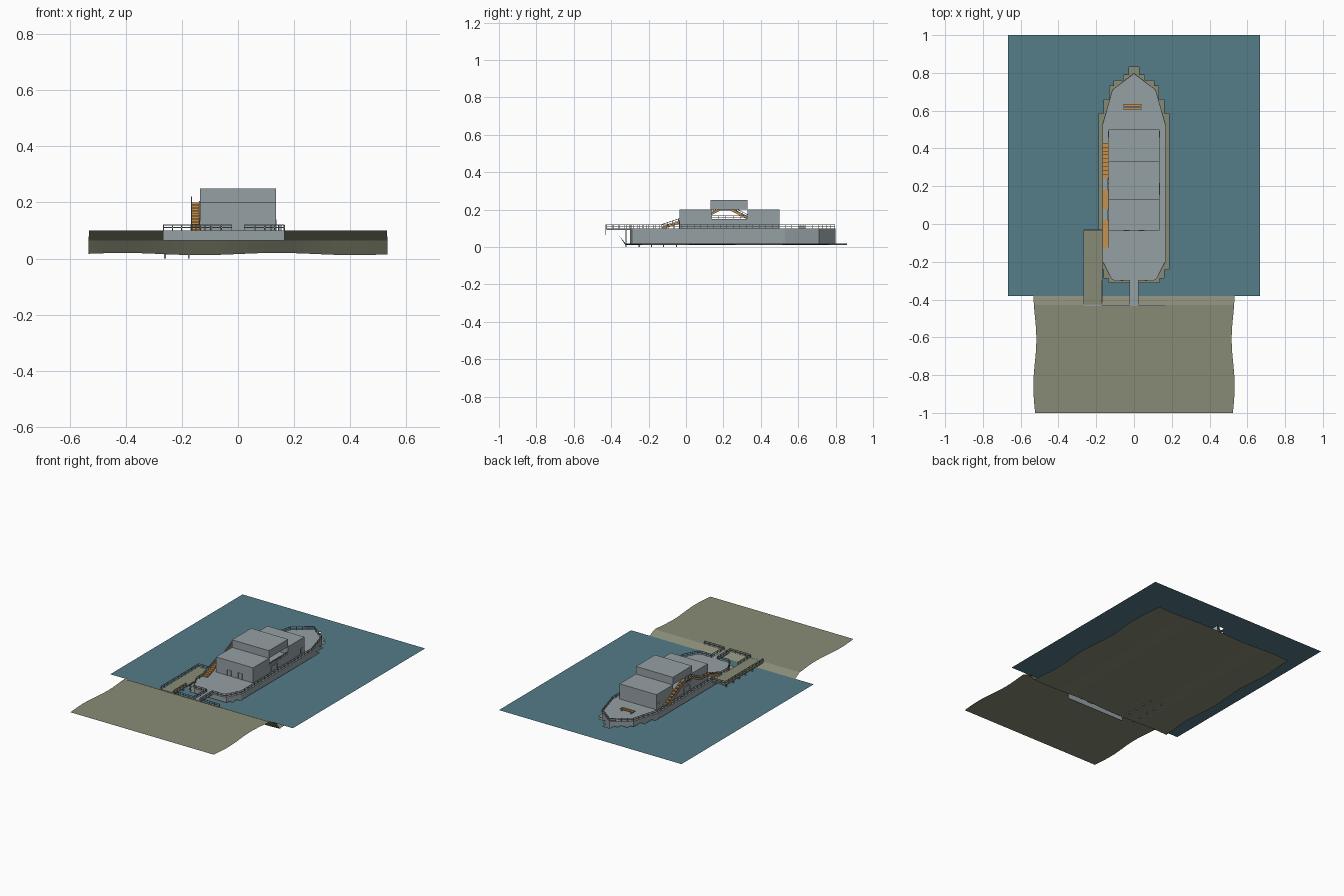
import bpy, bmesh, math
from mathutils import Vector

if "Cube" in bpy.data.objects:
    bpy.data.objects.remove(bpy.data.objects["Cube"], do_unlink=True)


def material(name, rgb):
    m = bpy.data.materials.new(name)
    m.use_nodes = True
    m.diffuse_color = (*rgb, 1)
    m.node_tree.nodes["Principled BSDF"].inputs["Base Color"].default_value = (*rgb, 1)
    return m


GREY = material("painted steel grey", (0.30, 0.35, 0.37))
OLIVE = material("earth olive", (0.25, 0.26, 0.18))
WATER = material("water blue", (0.09, 0.20, 0.25))
ORANGE = material("stair orange", (0.56, 0.29, 0.08))


def finish(bm, name, mat):
    me = bpy.data.meshes.new(name)
    bm.to_mesh(me)
    bm.free()
    me.materials.append(mat)
    ob = bpy.data.objects.new(name, me)
    bpy.context.scene.collection.objects.link(ob)
    return ob


def add_box(bm, x0, x1, y0, y1, z0, z1):
    vs = bmesh.ops.create_cube(bm, size=1)["verts"]
    for v in vs:
        v.co = Vector((x1 if v.co.x > 0 else x0, y1 if v.co.y > 0 else y0, z1 if v.co.z > 0 else z0))


def boxes(name, mat, *sizes):
    bm = bmesh.new()
    for s in sizes:
        add_box(bm, *s)
    return finish(bm, name, mat)


def add_bar(bm, a, b, t, h=None):
    """Square bar from a to b, t wide and h high."""
    a, b = Vector(a), Vector(b)
    d = b - a
    vs = bmesh.ops.create_cube(bm, size=1)["verts"]
    rot = d.to_track_quat("Y", "Z")
    for v in vs:
        v.co = (a + b) / 2 + rot @ Vector((v.co.x * t, v.co.y * d.length, v.co.z * (h or t)))


def prism(name, mat, outline, z0, z1):
    bm = bmesh.new()
    f = bm.faces.new([bm.verts.new((x, y, z0)) for x, y in outline])
    top = bmesh.ops.extrude_face_region(bm, geom=[f])["geom"]
    bmesh.ops.translate(bm, vec=(0, 0, z1 - z0), verts=[g for g in top if isinstance(g, bmesh.types.BMVert)])
    bmesh.ops.recalc_face_normals(bm, faces=bm.faces)
    return finish(bm, name, mat)


def railing(name, points, height=0.02, step=0.035):
    """Two rails on evenly spaced posts along a path."""
    bm = bmesh.new()
    for a, b in zip(points, points[1:]):
        a, b = Vector(a), Vector(b)
        for k in (0.5, 1):
            up = Vector((0, 0, height * k))
            add_bar(bm, a + up, b + up, 0.003)
        n = max(1, round((b - a).length / step))
        for i in range(n + 1):
            p = a.lerp(b, i / n)
            add_box(bm, p.x - .0015, p.x + .0015, p.y - .0015, p.y + .0015, p.z, p.z + height)
    return finish(bm, name, GREY)


# Land, bank and rippled bed as one sheet
bm = bmesh.new()
rows = [(-1 + 0.57 * i / 16, 0.099) for i in range(17)] + [(-0.36, 0.065), (-0.325, 0.016)]
rows += [(-0.325 + 1.185 * i / 16, 0.016) for i in range(1, 17)]
COLS = 32
grid = []
for y, z in rows:
    half = 0.525 + 0.008 * math.cos((y + 0.86) * 4 * math.pi)
    line = []
    for i in range(COLS + 1):
        x = half * (2 * i / COLS - 1)
        ripple = 0.004 * math.cos((x - 0.14) * 11.4) if z < 0.05 else 0
        line.append(bm.verts.new((x, y, z + ripple)))
    grid.append(line)
for r, s in zip(grid, grid[1:]):
    for i in range(COLS):
        bm.faces.new((r[i], r[i + 1], s[i + 1], s[i]))
finish(bm, "ground", OLIVE)

# Water sheet with a stepped opening around the hull
bm = bmesh.new()
steps = [(-0.38, 0), (-0.31, 0.135), (-0.285, 0.16), (-0.24, 0.185), (0.585, 0.16), (0.66, 0.13),
         (0.73, 0.105), (0.76, 0.055), (0.79, 0.027), (0.83, 0), (1.0, 0)]
for (y0, w), (y1, _) in zip(steps, steps[1:]):
    for x0, x1 in ((-0.667, -w), (w, 0.667)):
        bm.faces.new([bm.verts.new((x, y, 0.075)) for x, y in ((x0, y0), (x1, y0), (x1, y1), (x0, y1))])
finish(bm, "water", WATER)

# Hull
half_hull = [(0.1, -0.3), (0.12, -0.29), (0.167, -0.2), (0.167, 0.53), (0.115, 0.71)]
outline = half_hull + [(0, 0.8)] + [(-x, y) for x, y in reversed(half_hull)]
prism("hull", GREY, outline, 0.02, 0.1)

# Deckhouse: two blocks, a low middle with an open deck, and a raised roof block
W = 0.135
boxes("front_cabin", GREY, (-W, W, -0.035, 0.135, 0.1, 0.2))
boxes("rear_cabin", GREY, (-W, W, 0.33, 0.5, 0.1, 0.2))
boxes("middle_cabin", GREY, (-W, W, 0.135, 0.33, 0.1, 0.15))
boxes("upper_cabin", GREY, (-W, W, 0.13, 0.33, 0.2, 0.25))
for s in (-1, 1):
    railing("open_deck_rail", [(s * 0.132, 0.137, 0.15), (s * 0.132, 0.328, 0.15)], 0.016)

# Door frames on the cabin walls
for x in (-0.04, 0.04):
    bm = bmesh.new()
    for e in (-0.015, 0.015):
        add_bar(bm, (x + e, -0.036, 0.1), (x + e, -0.036, 0.137), 0.003)
    add_bar(bm, (x - 0.0165, -0.036, 0.137), (x + 0.0165, -0.036, 0.137), 0.003)
    finish(bm, "front_door_frame", GREY)
for s in (-1, 1):
    for y, w in ((0.185, 0.03), (0.475, 0.015)):
        bm = bmesh.new()
        for e in (-w, w):
            add_bar(bm, (s * 0.136, y + e, 0.1), (s * 0.136, y + e, 0.137), 0.003)
        add_bar(bm, (s * 0.136, y - w, 0.137), (s * 0.136, y + w, 0.137), 0.003)
        finish(bm, "side_door_frame", GREY)

# Outside stairs with landings
X0, X1 = -0.166, -0.137
XM = (X0 + X1) / 2
flights = [((-0.13, 0.1), (0.02, 0.15)), ((0.08, 0.15), (0.18, 0.2)), ((0.43, 0.1), (0.24, 0.2))]
for (ya, za), (yb, zb) in flights:
    bm = bmesh.new()
    n = 9
    for i in range(n):
        y, z = ya + (yb - ya) * (i + 0.5) / n, za + (zb - za) * (i + 1) / n
        hw = abs(yb - ya) / n / 2
        add_box(bm, X0, X1, y - hw, y + hw, z - 0.008, z)
    for x in (X0, X1):
        add_bar(bm, (x, ya, za), (x, yb, zb), 0.003, 0.012)
    finish(bm, "stair_flight", ORANGE)
    railing("stair_rail", [(X0, ya, za), (X0, yb, zb)])
for y0, y1, z in ((0.02, 0.08, 0.15), (0.18, 0.24, 0.2)):
    boxes("stair_landing", GREY, (X0, X1, y0, y1, z - 0.006, z))
    railing("landing_rail", [(X0, y0, z), (X0, y1, z)])

# Bench on the fore deck
boxes("bench_seat", ORANGE, (-0.055, 0.04, 0.607, 0.618, 0.11, 0.114), (-0.055, 0.04, 0.622, 0.634, 0.11, 0.114))
boxes("bench_legs", GREY, (-0.045, -0.04, 0.605, 0.636, 0.1, 0.11), (0.025, 0.03, 0.605, 0.636, 0.1, 0.11))

# Deck rail, open at the gangway
edge = [(0.022, -0.298)] + [(x * 0.985, y) for x, y in half_hull] + [(0, 0.796)]
for s in (-1, 1):
    railing("deck_rail", [(s * x, y, 0.1) for x, y in edge])

# Quay wall with its rail
boxes("quay_wall", GREY, (-0.267, 0.166, -0.434, -0.43, 0.065, 0.1))
railing("quay_rail_left", [(0.022, -0.43, 0.1), (0.166, -0.43, 0.1)])
railing("quay_rail_right", [(-0.17, -0.43, 0.1), (-0.022, -0.43, 0.1)])

# Gangway
boxes("gangway", GREY, (-0.022, 0.022, -0.425, -0.3, 0.092, 0.1))
for x in (-0.022, 0.022):
    railing("gangway_rail", [(x, -0.425, 0.1), (x, -0.3, 0.1)])

# Pier on piles
boxes("pier_deck", OLIVE, (-0.267, -0.168, -0.425, -0.03, 0.092, 0.1))
railing("pier_rail", [(-0.265, -0.425, 0.1), (-0.265, -0.032, 0.1), (-0.17, -0.032, 0.1)])
railing("pier_inner_rail", [(-0.17, -0.425, 0.1), (-0.17, -0.3, 0.1)])
for y in (-0.32, -0.25, -0.185, -0.12, -0.05):
    boxes("pier_piles", GREY, *[(x - 0.003, x + 0.003, y - 0.003, y + 0.003, 0, 0.092) for x in (-0.26, -0.175)])
